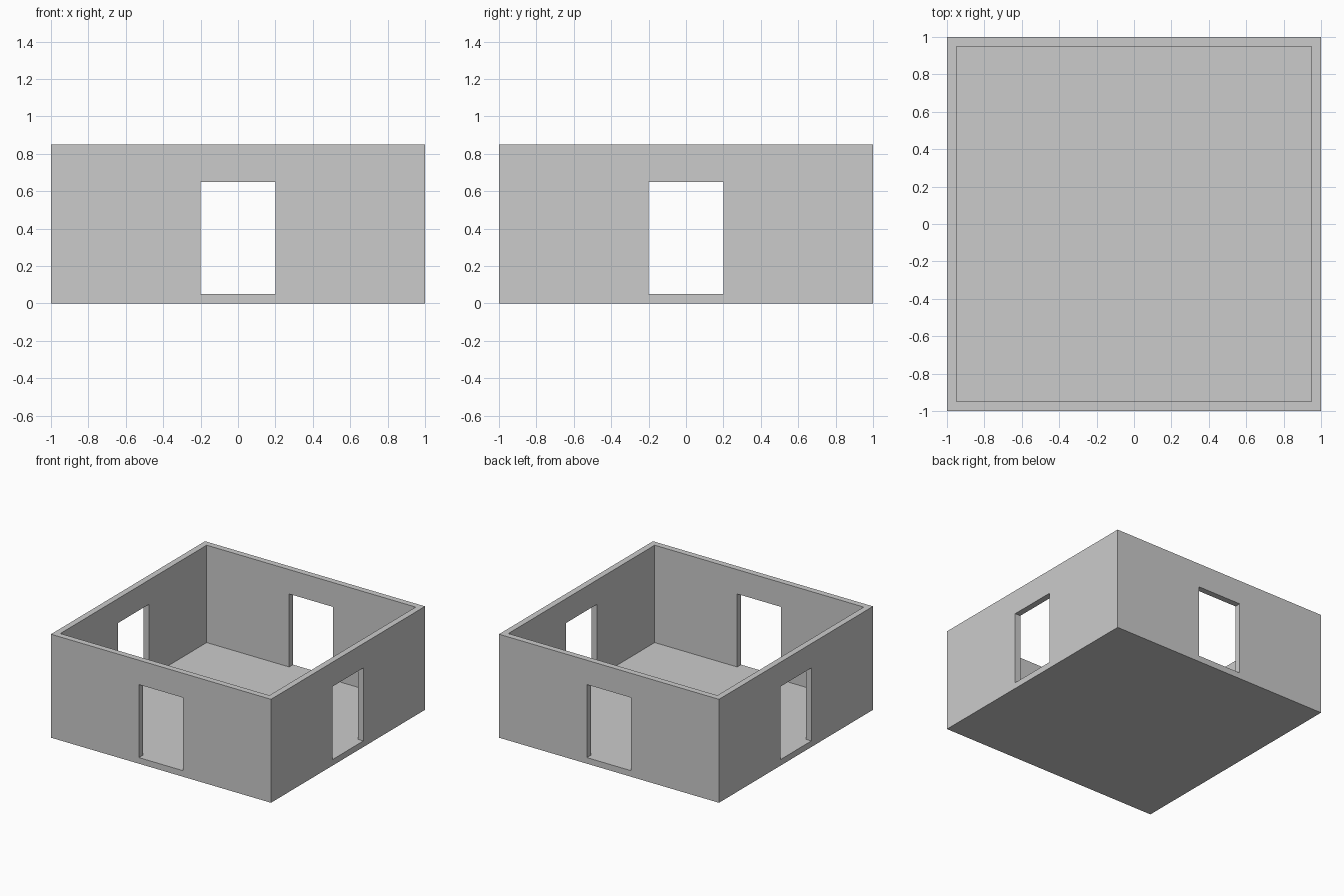
import bpy

if "Cube" in bpy.data.objects:
    bpy.data.objects.remove(bpy.data.objects["Cube"])

WALL, HEIGHT = 0.05, 0.85
DOOR_W, DOOR_TOP = 0.4, 0.65


def box(name, size_x, size_y, z0, z1):
    """Box centred on x = y = 0, spanning z0 to z1."""
    bpy.ops.mesh.primitive_cube_add(size=1, location=(0, 0, (z0 + z1) / 2))
    obj = bpy.context.object
    obj.name = name
    obj.scale = (size_x, size_y, z1 - z0)
    bpy.ops.object.transform_apply(location=True, rotation=False, scale=True)
    return obj


# Solid block for floor and walls
room = box("room_shell", 2, 2, 0, HEIGHT)

# Room interior, then a doorway passage along each axis
cutters = [
    box("interior_cutter", 2 - 2 * WALL, 2 - 2 * WALL, WALL, HEIGHT + 0.2),
    box("front_back_door_cutter", DOOR_W, 2.4, WALL, DOOR_TOP),
    box("side_door_cutter", 2.4, DOOR_W, WALL, DOOR_TOP),
]
for cutter in cutters:
    cutter.hide_render = True
    cutter.display_type = 'WIRE'
    mod = room.modifiers.new(cutter.name, 'BOOLEAN')
    mod.operation = 'DIFFERENCE'
    mod.solver = 'EXACT'
    mod.object = cutter

# Apply the cuts and remove the helpers
bpy.ops.object.select_all(action='DESELECT')
room.select_set(True)
bpy.context.view_layer.objects.active = room
for cutter in cutters:
    bpy.ops.object.modifier_apply(modifier=cutter.name)
for cutter in cutters:
    bpy.data.objects.remove(cutter, do_unlink=True)
